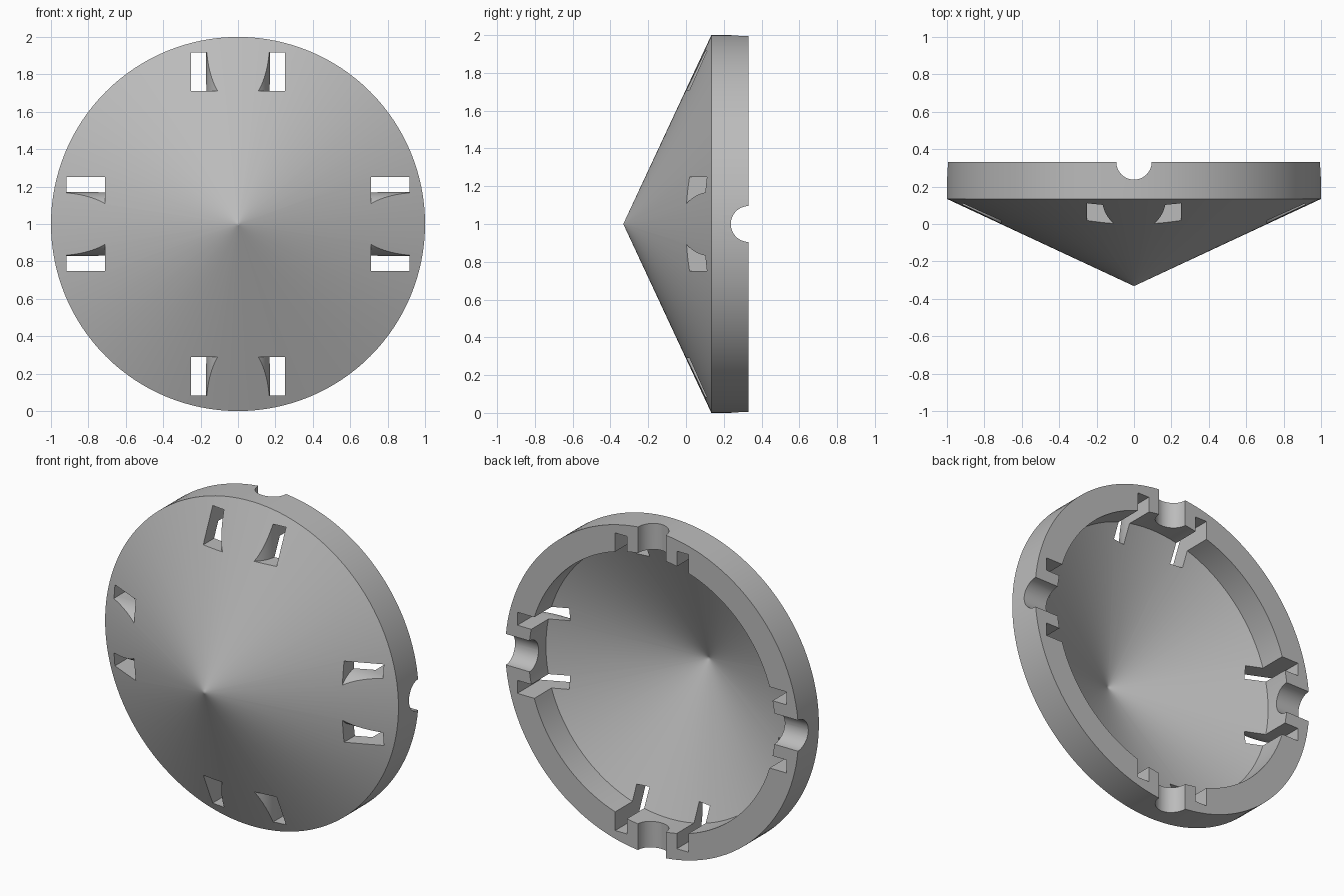
import bpy, bmesh
from math import pi, sin, cos
from mathutils import Matrix, Vector

if "Cube" in bpy.data.objects:
    bpy.data.objects.remove(bpy.data.objects["Cube"], do_unlink=True)

SEGMENTS = 128
BACK, RIM_FRONT, TIP = 0.332, 0.134, -0.332
CENTRE = Matrix.Translation((0, 0, 1))

grey = bpy.data.materials.new("plain grey")
grey.use_nodes = True
grey.diffuse_color = (0.5, 0.5, 0.5, 1)
grey.node_tree.nodes["Principled BSDF"].inputs["Base Color"].default_value = grey.diffuse_color


def make_object(name, bm):
    bmesh.ops.recalc_face_normals(bm, faces=bm.faces)
    mesh = bpy.data.meshes.new(name)
    bm.to_mesh(mesh)
    bm.free()
    mesh.materials.append(grey)
    obj = bpy.data.objects.new(name, mesh)
    bpy.context.collection.objects.link(obj)
    return obj


def lathe(name, profile):
    """Turn a (radius, y) profile about the y axis."""
    bm = bmesh.new()
    verts = [bm.verts.new((0, y, r)) for r, y in profile]
    edges = [bm.edges.new(pair) for pair in zip(verts, verts[1:])]
    bmesh.ops.spin(bm, geom=verts + edges, cent=(0, 0, 0), axis=(0, 1, 0),
                   angle=2 * pi, steps=SEGMENTS, use_duplicate=False)
    bmesh.ops.remove_doubles(bm, verts=bm.verts, dist=1e-5)
    bm.transform(CENTRE)
    return make_object(name, bm)


def prisms(name, outline, inner, outer):
    """Four prisms with an (x, y) outline, reaching outward from inner to outer radius."""
    bm = bmesh.new()
    for quarter in range(4):
        turn = CENTRE @ Matrix.Rotation(quarter * pi / 2, 4, 'Y')
        face = bm.faces.new([bm.verts.new(turn @ Vector((x, y, inner))) for x, y in outline])
        out = bmesh.ops.extrude_face_region(bm, geom=[face])
        move = turn.to_3x3() @ Vector((0, 0, outer - inner))
        bmesh.ops.translate(bm, vec=move,
                            verts=[g for g in out["geom"] if isinstance(g, bmesh.types.BMVert)])
    return make_object(name, bm)


def arc(radius, y, start, end, steps):
    return [(radius * cos(start + (end - start) * i / steps),
             y + radius * sin(start + (end - start) * i / steps)) for i in range(steps + 1)]


# Hollow conical cap with a thick rim; tiny rings keep the tips shaded cleanly
slope = RIM_FRONT - TIP
inner_tip = TIP + 0.105
cap = lathe("conical_cap", [
    (0, TIP), (0.01, TIP + 0.01 * slope), (1, RIM_FRONT), (1, BACK),
    (0.84, BACK), (0.84, inner_tip + 0.84 * slope),
    (0.01, inner_tip + 0.01 * slope), (0, inner_tip)])

# Strap slots: paired openings wrapping a rounded bridge
strap = [(-0.17, 0.5), (-0.25, 0.5), (-0.25, -0.4), (0.25, -0.4), (0.25, 0.5), (0.17, 0.5)]
strap += arc(0.17, RIM_FRONT, 0, -pi, 32)
strap_cutter = prisms("strap_slot_cutter", strap, 0.71, 0.917)

# Half-round grooves across the back of the rim
groove_cutter = prisms("groove_cutter", arc(0.095, BACK, 0, 2 * pi, 48)[:-1], 0.6, 1.2)

bpy.context.view_layer.objects.active = cap
for cutter in (strap_cutter, groove_cutter):
    cutter.hide_render = True
    cut = cap.modifiers.new(cutter.name, 'BOOLEAN')
    cut.operation, cut.solver, cut.object = 'DIFFERENCE', 'EXACT', cutter
    bpy.ops.object.modifier_apply(modifier=cut.name)
    bpy.data.objects.remove(cutter, do_unlink=True)

bpy.ops.object.select_all(action='DESELECT')
cap.select_set(True)
bpy.ops.object.shade_smooth_by_angle(angle=pi / 6)
